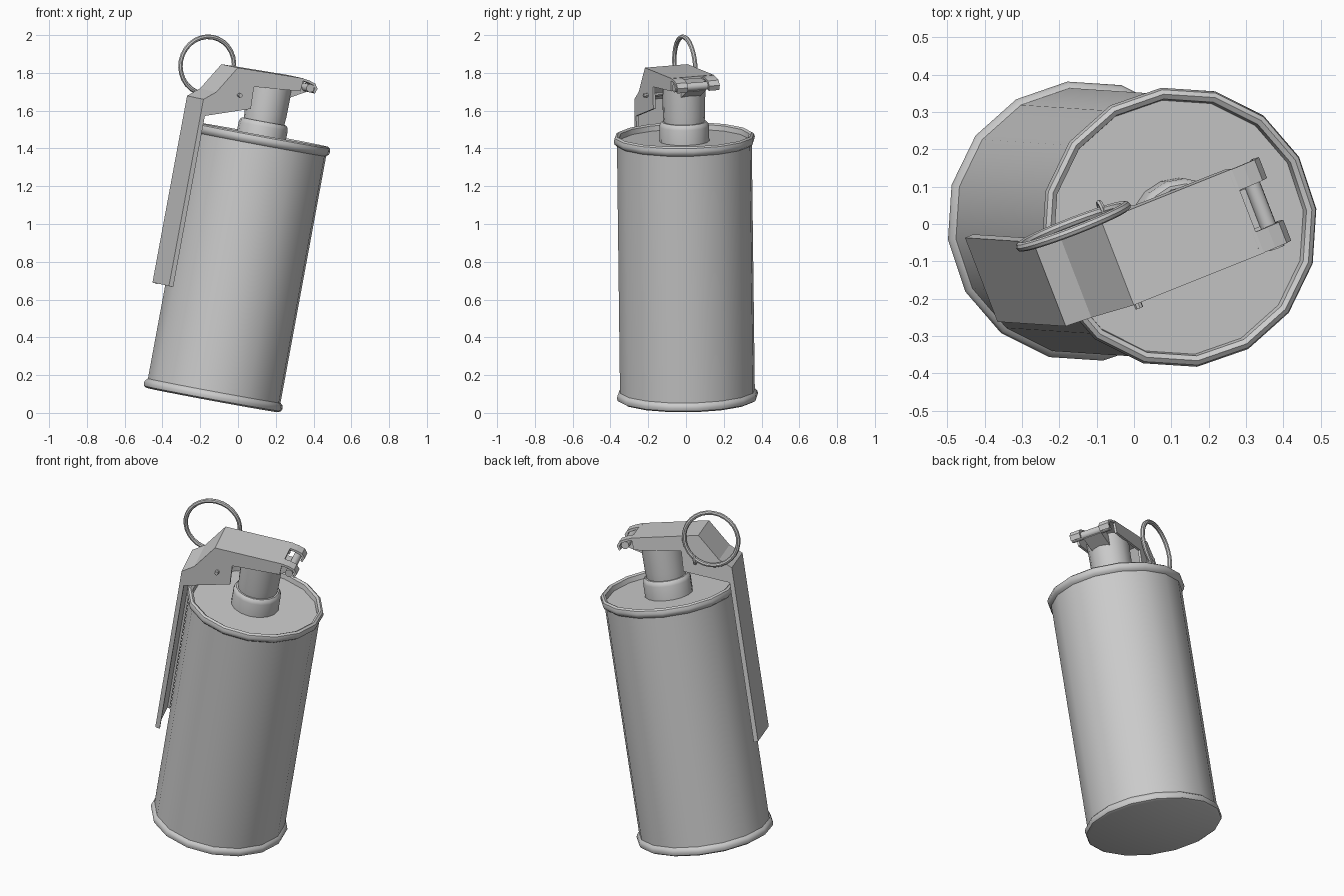
import bpy, bmesh, math
from mathutils import Vector, Matrix

if "Cube" in bpy.data.objects:
    bpy.data.objects.remove(bpy.data.objects["Cube"])

# Leaning frame: local z runs up the canister, local x points to the hinge end
lean = Vector((0, 0, 1)).rotation_difference(Vector((0.182, -0.012, 0.983)))
FRAME = (Matrix.Translation((-0.135, 0.008, 0.068)) @ lean.to_matrix().to_4x4()
         @ Matrix.Rotation(math.radians(21.5), 4, 'Z'))

grey = bpy.data.materials.new("plain grey metal")
grey.diffuse_color = (0.6, 0.6, 0.6, 1)
grey.use_nodes = True
grey.node_tree.nodes["Principled BSDF"].inputs["Base Color"].default_value = grey.diffuse_color


def finish(name, bm, smooth=True):
    bmesh.ops.recalc_face_normals(bm, faces=bm.faces)
    me = bpy.data.meshes.new(name)
    bm.to_mesh(me)
    bm.free()
    ob = bpy.data.objects.new(name, me)
    bpy.context.collection.objects.link(ob)
    me.materials.append(grey)
    ob.matrix_world = FRAME
    if smooth:
        bpy.ops.object.select_all(action='DESELECT')
        ob.select_set(True)
        bpy.context.view_layer.objects.active = ob
        bpy.ops.object.shade_smooth_by_angle(angle=math.radians(35))
    return ob


def lathe(name, profile, sides, phase=0.0):
    """Spin an (r, z) profile around the canister axis."""
    bm = bmesh.new()
    rows = []
    for r, z in profile:
        if r == 0:
            rows.append([bm.verts.new((0, 0, z))] * sides)
            continue
        angles = [phase + 2 * math.pi * i / sides for i in range(sides)]
        rows.append([bm.verts.new((r * math.cos(t), r * math.sin(t), z)) for t in angles])
    for lo, hi in zip(rows, rows[1:]):
        for i in range(sides):
            j = (i + 1) % sides
            bm.faces.new(list(dict.fromkeys((lo[i], lo[j], hi[j], hi[i]))))
    return finish(name, bm)


def slab(name, outline, y0, y1):
    """Extrude an (x, z) outline between two y positions."""
    bm = bmesh.new()
    face = bm.faces.new([bm.verts.new((x, y0, z)) for x, z in outline])
    ext = bmesh.ops.extrude_face_region(bm, geom=[face])
    moved = [v for v in ext['geom'] if isinstance(v, bmesh.types.BMVert)]
    bmesh.ops.translate(bm, verts=moved, vec=(0, y1 - y0, 0))
    return finish(name, bm, False)


def ring(name, centre, major, minor, seg, sides, axis='X'):
    """Torus whose hole faces local y, or local z turned by the given axis."""
    bm = bmesh.new()
    rows = []
    turn = Matrix.Rotation(math.pi / 2, 3, axis)
    for i in range(seg):
        t = 2 * math.pi * i / seg
        row = []
        for k in range(sides):
            p = 2 * math.pi * k / sides
            r = major + minor * math.cos(p)
            v = turn @ Vector((r * math.cos(t), r * math.sin(t), minor * math.sin(p)))
            row.append(bm.verts.new(v + Vector(centre)))
        rows.append(row)
    for i in range(seg):
        a, b = rows[i], rows[(i + 1) % seg]
        for k in range(sides):
            m = (k + 1) % sides
            bm.faces.new((a[k], a[m], b[m], b[k]))
    return finish(name, bm)


def rod(name, centre, radius, length, sides=12):
    """Cylinder lying along local y."""
    bm = bmesh.new()
    bmesh.ops.create_cone(bm, cap_ends=True, segments=sides, radius1=radius,
                          radius2=radius, depth=length,
                          matrix=Matrix.Translation(centre) @ Matrix.Rotation(math.pi / 2, 4, 'X'))
    return finish(name, bm)


# Canister with rolled rims and a recessed lid
lathe("canister", [(0, 0), (0.358, 0), (0.372, 0.008), (0.377, 0.024), (0.372, 0.04),
                   (0.36, 0.05), (0.36, 1.378), (0.372, 1.388), (0.377, 1.405),
                   (0.372, 1.422), (0.36, 1.43), (0.347, 1.422), (0.343, 1.395),
                   (0, 1.395)], 16, math.radians(8.5))

# Collar and neck of the fuse
lathe("fuse_collar", [(0, 1.39), (0.132, 1.39), (0.132, 1.475), (0.128, 1.49),
                      (0.118, 1.5), (0, 1.5)], 16)
lathe("fuse_neck", [(0, 1.495), (0.108, 1.495), (0.112, 1.54), (0.115, 1.72),
                    (0, 1.72)], 16)

# Lever: bent strap plus two folded side flanges
HALF = 0.12
T = 0.012
outer = [(-0.41, 0.555), (-0.41, 1.56), (-0.345, 1.61), (-0.25, 1.757), (0.13, 1.763)]
inner = [(0.13, 1.763 - T), (-0.244, 1.757 - T), (-0.337, 1.602), (-0.41 + T, 1.555),
         (-0.41 + T, 0.555)]
slab("lever_strap", outer + inner, -HALF, HALF)
flange = outer + [(0.125, 1.693), (-0.14, 1.673), (-0.135, 1.555), (-0.385, 1.475),
                  (-0.385, 0.552)]
for side, label in ((-1, "front"), (1, "back")):
    slab("lever_flange_" + label, flange, side * (HALF + 0.001), side * (HALF - T))

    # Curled hook that grips the hinge pin
    hook = [(0.12, 1.763), (0.165, 1.757), (0.2, 1.747), (0.218, 1.722), (0.208, 1.695),
            (0.197, 1.7), (0.203, 1.72), (0.19, 1.737), (0.16, 1.745), (0.12, 1.75)]
    slab("lever_hook_" + label, hook, side * HALF, side * 0.06)

# Hinge pin and the lug that carries it
rod("hinge_pin", (0.175, -0.01, 1.718), 0.022, 0.23)
slab("hinge_lug", [(0.0, 1.65), (0.1, 1.65), (0.185, 1.695), (0.185, 1.715), (0.0, 1.72)],
     -0.055, 0.055)

# Safety pin: cross rod, small eyelet and pull ring
rod("safety_pin", (-0.215, 0, 1.615), 0.011, 0.29, 8)
ring("pin_eyelet", (-0.215, 0.14, 1.622), 0.02, 0.007, 12, 6, 'Y')
ring("pull_ring", (-0.323, 0.135, 1.737), 0.152, 0.0125, 28, 8)
